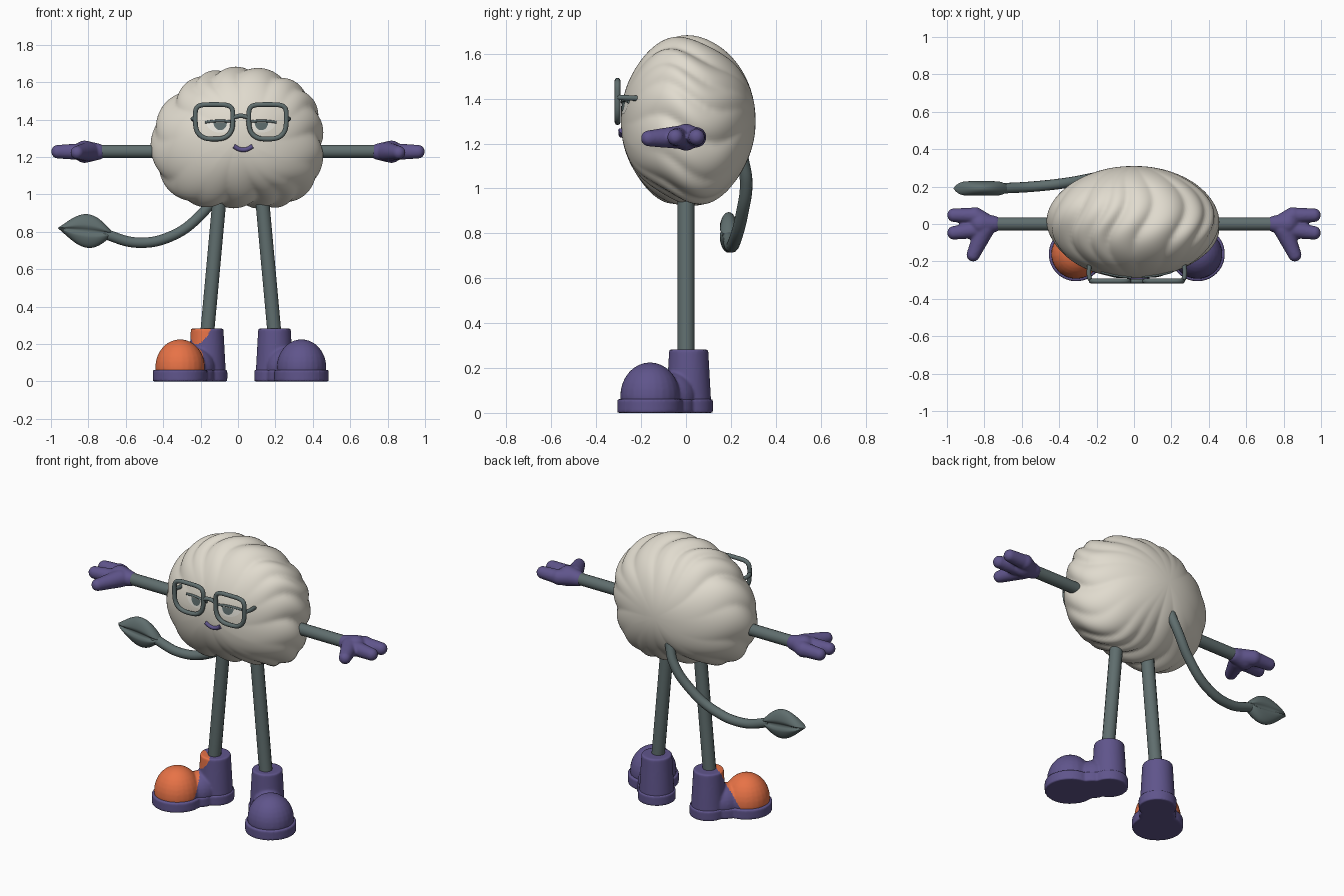
import bpy, bmesh, math
from mathutils import Vector, Matrix
from mathutils.bvhtree import BVHTree

if "Cube" in bpy.data.objects:
    bpy.data.objects.remove(bpy.data.objects["Cube"])


def material(name, rgb):
    m = bpy.data.materials.new(name)
    m.use_nodes = True
    m.diffuse_color = (*rgb, 1)
    bsdf = m.node_tree.nodes["Principled BSDF"]
    bsdf.inputs["Base Color"].default_value = (*rgb, 1)
    bsdf.inputs["Roughness"].default_value = 0.8
    return m


CREAM = material("cream", (0.75, 0.71, 0.62))
GREY = material("slate grey", (0.115, 0.155, 0.155))
PURPLE = material("purple", (0.115, 0.09, 0.26))
ORANGE = material("orange", (0.80, 0.17, 0.062))
WHITE = material("eye white", (0.82, 0.80, 0.73))


def add(name, mesh, *mats):
    ob = bpy.data.objects.new(name, mesh)
    bpy.context.collection.objects.link(ob)
    mesh.materials.clear()
    for m in mats:
        mesh.materials.append(m)
    mesh.shade_smooth()
    return ob


def finish(name, bm, *mats):
    bmesh.ops.recalc_face_normals(bm, faces=bm.faces)
    mesh = bpy.data.meshes.new(name)
    bm.to_mesh(mesh)
    bm.free()
    return add(name, mesh, *mats)


def baked(ob):
    dg = bpy.context.evaluated_depsgraph_get()
    return bpy.data.meshes.new_from_object(ob.evaluated_get(dg))


def fused(name, bm, voxel, rounds, *mats):
    """Melt overlapping solids into one soft skin."""
    ob = finish(name, bm, *mats)
    mod = ob.modifiers.new("fuse", 'REMESH')
    mod.mode = 'VOXEL'
    mod.voxel_size = voxel
    soft = ob.modifiers.new("soften", 'SMOOTH')
    soft.iterations = rounds
    mesh = baked(ob)
    bpy.data.objects.remove(ob)
    return add(name, mesh, *mats)


def ball(bm, centre, radii):
    mat = Matrix.Translation(centre) @ Matrix.Diagonal((*radii, 1))
    return bmesh.ops.create_uvsphere(bm, u_segments=24, v_segments=16, radius=1, matrix=mat)["verts"]


def limb(bm, a, ra, b, rb, steps=7):
    for i in range(steps + 1):
        t = i / steps
        ball(bm, Vector(a).lerp(Vector(b), t), [ra + (rb - ra) * t] * 3)


def drum(bm, centre, r1, r2, depth):
    bmesh.ops.create_cone(bm, cap_ends=True, segments=40, radius1=r1, radius2=r2,
                          depth=depth, matrix=Matrix.Translation(centre))


def tube(name, pts, radius, mat, closed=False, smooth=True):
    cu = bpy.data.curves.new(name, 'CURVE')
    cu.dimensions = '3D'
    cu.bevel_depth, cu.bevel_resolution = radius, 5
    cu.use_fill_caps = True
    sp = cu.splines.new('BEZIER' if smooth else 'POLY')
    nodes = sp.bezier_points if smooth else sp.points
    nodes.add(len(pts) - 1)
    for node, p in zip(nodes, pts):
        if smooth:
            node.co = p
            node.handle_left_type = node.handle_right_type = 'AUTO'
        else:
            node.co = (*p, 1)
    sp.use_cyclic_u = closed
    tmp = bpy.data.objects.new(name, cu)
    bpy.context.collection.objects.link(tmp)
    mesh = baked(tmp)
    bpy.data.objects.remove(tmp)
    ob = add(name, mesh, mat)
    return ob


# Body: ellipsoid whose outline swells between grooves running front to back
CZ = 1.3
GROOVES = [(-157, .45), (-132, .425), (-109, .355), (-80, .345), (-62, .39), (-48, .43),
           (-28, .46), (-5, .43), (16, .435), (32, .425), (51, .39), (81, .36),
           (106, .355), (122, .375), (145, .385), (173, .44), (203, .45)]


def outline(deg):
    deg = (deg + 157) % 360 - 157
    for (a, ra), (b, rb) in zip(GROOVES, GROOVES[1:]):
        if a <= deg <= b:
            t = (deg - a) / (b - a)
            return ra + (rb - ra) * t, math.sin(math.pi * t) ** 0.8
    return GROOVES[0][1], 0


SPOTS = [(-.31, -.05, 1.51, .145), (-.30, .07, 1.53, .115), (.09, -.23, 1.085, .072),
         (.17, -.22, 1.125, .08), (.385, -.16, 1.31, .055), (.385, .165, 1.31, .055)]

bm = bmesh.new()
bmesh.ops.create_uvsphere(bm, u_segments=192, v_segments=128, radius=1,
                          matrix=Matrix.Rotation(math.pi / 2, 4, 'X'))
for v in bm.verts:
    x, y, z = v.co
    w = math.hypot(x, z)
    ang = math.atan2(z, x)
    base, bump = outline(math.degrees(ang + 0.18 * math.sin(3 * y) * w))
    fade = w ** 1.5 if y > 0 else w ** 3
    r = (base + 0.026 * bump * fade) * w ** 0.95
    depth = 0.31 if y > 0 else 0.29
    v.co = (r * math.cos(ang), depth * y, CZ + r * math.sin(ang))
for _ in range(3):
    bmesh.ops.smooth_vert(bm, verts=bm.verts, factor=0.5, use_axis_x=True, use_axis_y=True, use_axis_z=True)
for f in bm.faces:
    c = f.calc_center_median()
    f.material_index = int(any((c - Vector(s[:3])).length < s[3] for s in SPOTS))
bmesh.ops.recalc_face_normals(bm, faces=bm.faces)
skin = BVHTree.FromBMesh(bm)
finish("body", bm, CREAM, GREY)


def on_face(x, z, lift):
    hit = skin.ray_cast(Vector((x, -1, z)), Vector((0, 1, 0)))[0]
    return Vector((x, hit.y - lift, z))


def half_disc(name, cx, cz, rx, rz, lift, mat):
    """Thin plate hugging the face, flat along its top edge."""
    bm = bmesh.new()
    n = 20
    rows = [[bm.verts.new(on_face(cx + k * rx * math.cos(math.pi * i / n),
                                  cz - k * rz * math.sin(math.pi * i / n), lift))
             for i in range(n + 1)] for k in (0.05, 0.35, 0.7, 1)]
    for a, b in zip(rows, rows[1:]):
        for i in range(n):
            bm.faces.new((a[i], a[i + 1], b[i + 1], b[i]))
    finish(name, bm, mat)


# Half-closed eyes, mouth and glasses
MID = 0.015
for side, s in (("right", -1), ("left", 1)):
    ex, ez = MID + s * 0.11, 1.385
    half_disc(side + "_eye_white", ex, ez, 0.075, 0.055, 0.003, WHITE)
    half_disc(side + "_iris", ex, ez, 0.036, 0.042, 0.006, GREY)
    tube(side + "_eyelid", [on_face(ex + d * 0.08, ez + 0.008 * (1 - d * d), 0.002)
                            for d in (-1, -.5, 0, .5, 1)], 0.007, GREY)
    rim = []
    for i in range(48):
        a = math.tau * i / 48
        c, q = math.cos(a), math.sin(a)
        power = 0.45 if q > 0 else 0.7
        px = math.copysign(abs(c) ** power, c) * (0.1 + 0.006 * q)
        rim.append((MID + s * 0.143 + px, -0.305, 1.388 + 0.092 * math.copysign(abs(q) ** power, q)))
    tube(side + "_glasses_rim", rim, 0.013, GREY, closed=True, smooth=False)
    hx = MID + s * 0.252
    tube(side + "_glasses_temple", [(hx - s * .01, -.305, 1.405), (hx, -.29, 1.405), (hx, -.2, 1.4)], 0.012, GREY)
tube("glasses_bridge", [(MID + d * 0.045, -0.305, 1.41 + 0.01 * (1 - d * d)) for d in (-1, 0, 1)], 0.012, GREY)
tube("mouth", [on_face(0.028 + d * 0.05, 1.238 + 0.02 * d * d, 0.002) for d in (-1, -.5, 0, .5, 1)], 0.012, PURPLE)

# Arms, hands, legs and shoes
for side, s in (("right", -1), ("left", 1)):
    tube(side + "_arm", [(s * 0.38, 0, 1.23), (s * 0.76, 0, 1.23)], 0.036, GREY, smooth=False)
    bm = bmesh.new()
    z = 1.228
    limb(bm, (s * .75, 0, z), .044, (s * .82, 0, z), .06)
    limb(bm, (s * .80, .01, z), .05, (s * .85, .045, z), .046)
    limb(bm, (s * .85, .045, z), .043, (s * .962, .047, z), .037)
    limb(bm, (s * .83, -.03, z), .046, (s * .962, -.047, z), .037)
    limb(bm, (s * .80, -.03, z), .052, (s * .86, -.165, z - .005), .036, 10)
    fused(side + "_hand", bm, 0.007, 5, PURPLE)

    tube(side + "_leg", [(MID + s * .11, 0, 1.02), (MID + s * .185, 0, .2)], 0.038, GREY, smooth=False)
    place = Matrix.Translation((MID + s * .18, 0.012, 0)) @ Matrix.Rotation(s * math.radians(40), 4, 'Z')
    bm = bmesh.new()
    drum(bm, (0, 0, .165), .1, .087, .235)
    for centre, radii in (((0, -.225, .075), (.133, .133, .15)), ((0, -.09, .07), (.1, .11, .11))):
        for v in ball(bm, centre, radii):
            v.co.z = max(v.co.z, .045)
    upper = fused(side + "_shoe_upper", bm, 0.007, 7, PURPLE, ORANGE)
    if s < 0:
        for p in upper.data.polygons:
            p.material_index = int(-p.center.y > 0.155 - 0.5 * (p.center.z - 0.07))
    upper.data.transform(place)
    bm = bmesh.new()
    drum(bm, (0, -.225, .036), .146, .146, .062)
    drum(bm, (0, -.1, .036), .105, .105, .062)
    drum(bm, (0, 0, .036), .108, .108, .062)
    sole = fused(side + "_shoe_sole", bm, 0.007, 5, PURPLE)
    low = min(v.co.z for v in sole.data.vertices)
    sole.data.transform(place @ Matrix.Translation((0, 0, -low)))

# Tail with a creased leaf at its tip
tube("tail", [(-.06, .25, 1.14), (-.1, .268, 1.03), (-.2, .25, .89), (-.36, .22, .775),
              (-.54, .2, .742), (-.72, .19, .79)], 0.028, GREY)
bm = bmesh.new()
bmesh.ops.create_uvsphere(bm, u_segments=48, v_segments=40, radius=1,
                          matrix=Matrix.Rotation(math.pi / 2, 4, 'Y'))
for v in bm.verts:
    x, y, z = v.co
    ring = math.hypot(y, z) or 1
    u = (1 - x) / 2
    h = 0.09 * max(0, math.sin(math.pi * u ** 0.9)) ** 1.1
    crease = 1 - 0.45 * math.exp(-(6 * z / ring) ** 2)
    v.co = (-.665 - .3 * u, .19 + .042 * (1 - x ** 6) * crease * y / ring, .79 + .03 * u + h * z / ring)
finish("tail_leaf", bm, GREY)
